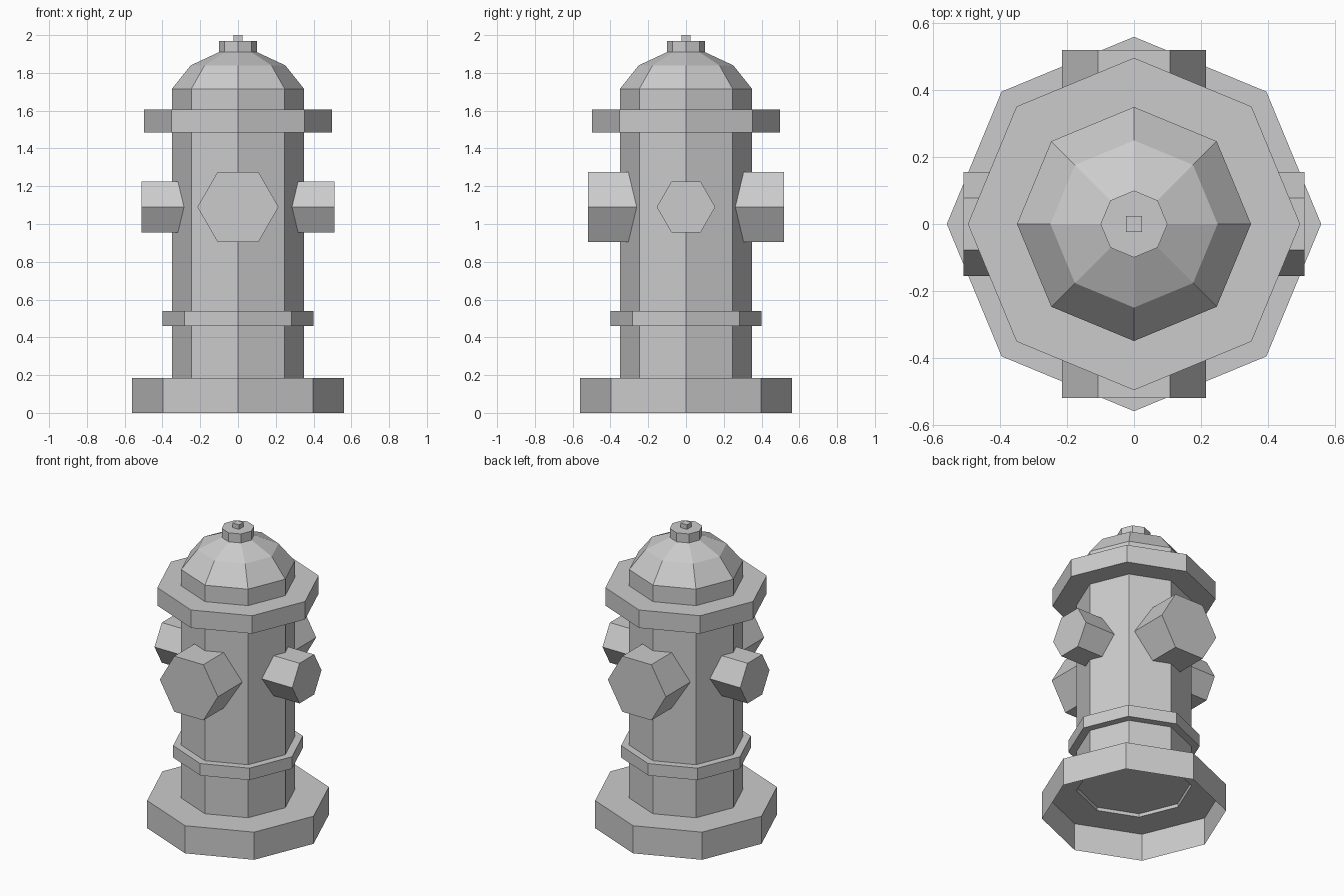
import bpy
import bmesh
from math import cos, sin, tau
from mathutils import Matrix

cube = bpy.data.objects.get("Cube")
if cube:
    bpy.data.objects.remove(cube)

# One plain grey for the whole hydrant
grey = bpy.data.materials.new("light_grey")
grey.use_nodes = True
COLOUR = (0.6, 0.6, 0.6, 1)
grey.diffuse_color = COLOUR
grey.node_tree.nodes["Principled BSDF"].inputs["Base Color"].default_value = COLOUR


def lathe(name, profile, sides=8, turn=0.0, matrix=None):
    """Turn (radius, height) pairs into a faceted solid; radius 0 closes an end."""
    bm = bmesh.new()
    rings = []
    for radius, height in profile:
        count = sides if radius else 1
        angles = [tau * (i + turn) / sides for i in range(count)]
        rings.append([bm.verts.new((radius * cos(a), radius * sin(a), height))
                      for a in angles])
    for low, high in zip(rings, rings[1:]):
        if len(low) == 1:
            bm.faces.new(high[::-1])
        elif len(high) == 1:
            bm.faces.new(low)
        else:
            for i in range(sides):
                j = (i + 1) % sides
                bm.faces.new((low[i], low[j], high[j], high[i]))
    # Drop the centre points that only marked closed ends
    bmesh.ops.delete(bm, geom=[v for v in bm.verts if not v.link_faces], context="VERTS")
    if matrix:
        bm.transform(matrix)
    mesh = bpy.data.meshes.new(name)
    bm.to_mesh(mesh)
    bm.free()
    mesh.materials.append(grey)
    obj = bpy.data.objects.new(name, mesh)
    bpy.context.collection.objects.link(obj)
    return obj


def prism(name, radius, bottom, top, **options):
    return lathe(name, [(0, bottom), (radius, bottom), (radius, top), (0, top)], **options)


# Foot: a hollow flange, open underneath
lathe("base_flange", [(0.56, 0), (0.56, 0.185), (0.35, 0.185)])

# Barrel and faceted dome, with a shallow recess under the barrel
lathe("barrel_and_dome", [(0, 0.205), (0.345, 0.205), (0.35, 0.185), (0.35, 1.715),
                          (0.25, 1.84), (0.1, 1.91), (0, 1.91)])

# Collars around the barrel
prism("lower_ring", 0.4, 0.46, 0.54)
prism("upper_flange", 0.497, 1.485, 1.605)

# Top cap and operating nut
prism("top_cap", 0.1, 1.91, 1.97)
prism("top_nut", 0.033, 1.97, 2.0, sides=4, turn=0.5)

# Hexagonal outlets: large at front and back, small at the sides
for i, side in enumerate(("left", "back", "right", "front")):
    radius, inner, outer = (0.215, 0.25, 0.52) if i % 2 else (0.155, 0.27, 0.51)
    place = (Matrix.Translation((0, 0, 1.09))
             @ Matrix.Rotation(tau * i / 4, 4, "Z")
             @ Matrix.Rotation(tau / 4, 4, "Y"))
    prism(side + "_outlet", radius, inner, outer, sides=6, turn=1.5, matrix=place)
